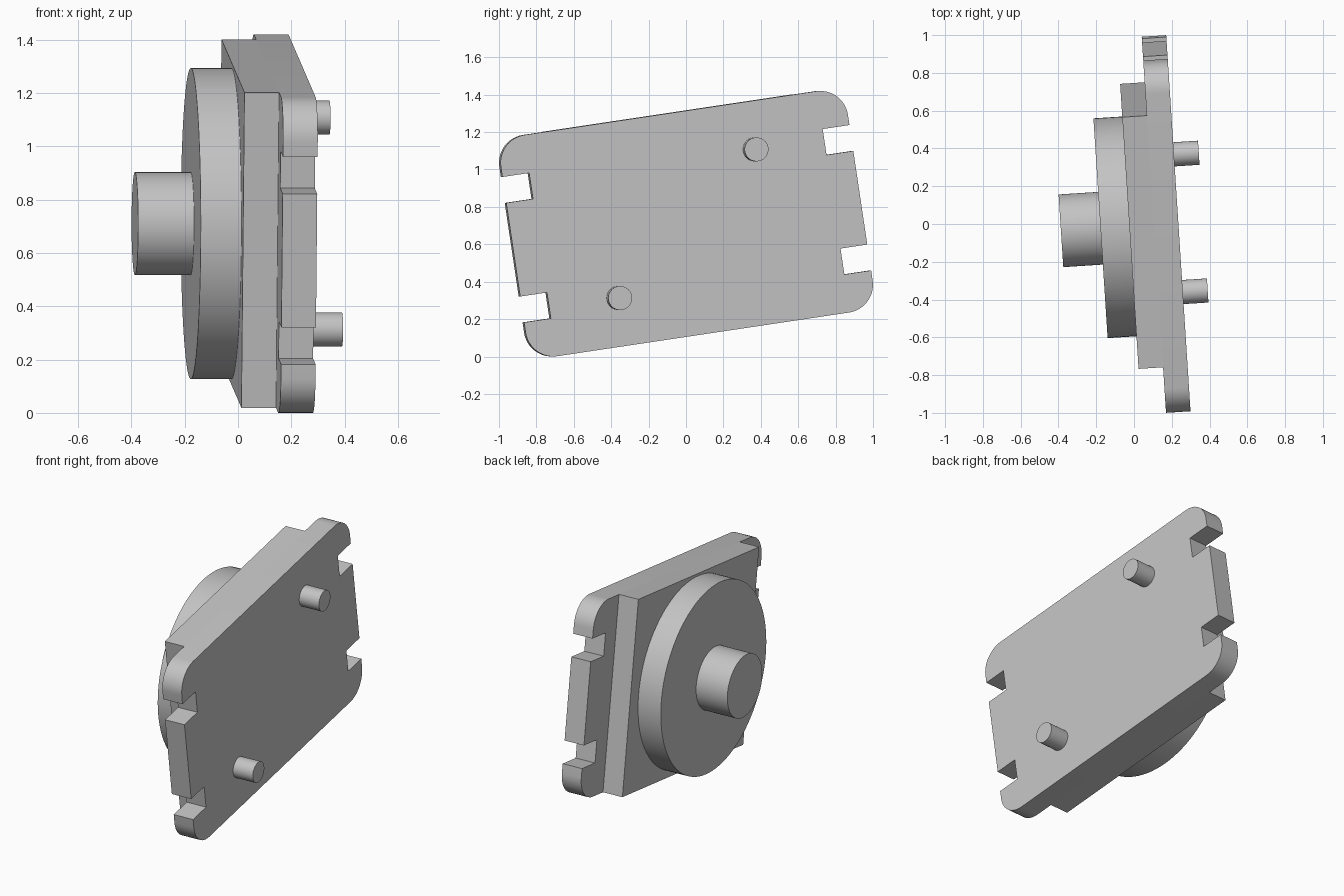
import bpy, bmesh
from math import sin, cos, pi, radians
from mathutils import Matrix

if "Cube" in bpy.data.objects:
    bpy.data.objects.remove(bpy.data.objects["Cube"], do_unlink=True)

GREY = (0.55, 0.55, 0.55, 1)
mat = bpy.data.materials.new("plain grey")
mat.use_nodes = True
mat.diffuse_color = GREY
mat.node_tree.nodes["Principled BSDF"].inputs["Base Color"].default_value = GREY

# The whole assembly leans sideways and turns slightly about the plate centre
TILT = (Matrix.Translation((0.17, 0, 0.71))
        @ Matrix.Rotation(radians(3.7), 4, "Z")
        @ Matrix.Rotation(radians(8.5), 4, "X"))


def prism(name, outline, x0, x1):
    """Extrude a closed (y, z) outline along x from x0 to x1."""
    bm = bmesh.new()
    face = bm.faces.new([bm.verts.new((x0, y, z)) for y, z in outline])
    ext = bmesh.ops.extrude_face_region(bm, geom=[face], use_keep_orig=True)
    verts = [g for g in ext["geom"] if isinstance(g, bmesh.types.BMVert)]
    bmesh.ops.translate(bm, verts=verts, vec=(x1 - x0, 0, 0))
    bmesh.ops.recalc_face_normals(bm, faces=bm.faces)
    for f in bm.faces:
        f.smooth = True
    mesh = bpy.data.meshes.new(name)
    bm.to_mesh(mesh)
    bm.free()
    mesh.set_sharp_from_angle(angle=radians(30))
    mesh.materials.append(mat)
    obj = bpy.data.objects.new(name, mesh)
    bpy.context.collection.objects.link(obj)
    obj.matrix_world = TILT
    return obj


def arc(cy, cz, r, steps, sweep):
    return [(cy + r * cos(sweep * i / steps), cz + r * sin(sweep * i / steps))
            for i in range(steps + 1)]


def circle(cy, cz, r, steps):
    return arc(cy, cz, r, steps, 2 * pi)[:-1]


# Back plate: one quarter with a notch and rounded corner, mirrored twice
A, B, R = 0.94, 0.598, 0.15
NOTCH, LOW, HIGH = 0.145, 0.253, 0.393
quarter = [(A, LOW), (A - NOTCH, LOW), (A - NOTCH, HIGH), (A, HIGH)]
quarter += arc(A - R, B - R, R, 12, pi / 2)
half = quarter + [(-y, z) for y, z in reversed(quarter)]
plate = half + [(y, -z) for y, z in reversed(half)]
prism("back_plate", plate, -0.065, 0.065)

# Rectangular block on the front of the plate
C = 0.675
prism("body_block", [(C, B), (-C, B), (-C, -B), (C, -B)], -0.195, -0.065)

# Round disc and its central knob
prism("front_disc", circle(0, 0, 0.583, 96), -0.348, -0.195)
prism("centre_knob", circle(0, 0, 0.193, 64), -0.558, -0.348)

# Two locating pins on the back, diagonally opposite
for name, s in (("upper_pin", 1), ("lower_pin", -1)):
    prism(name, circle(s * 0.42, s * 0.339, 0.064, 32), 0.065, 0.197)
